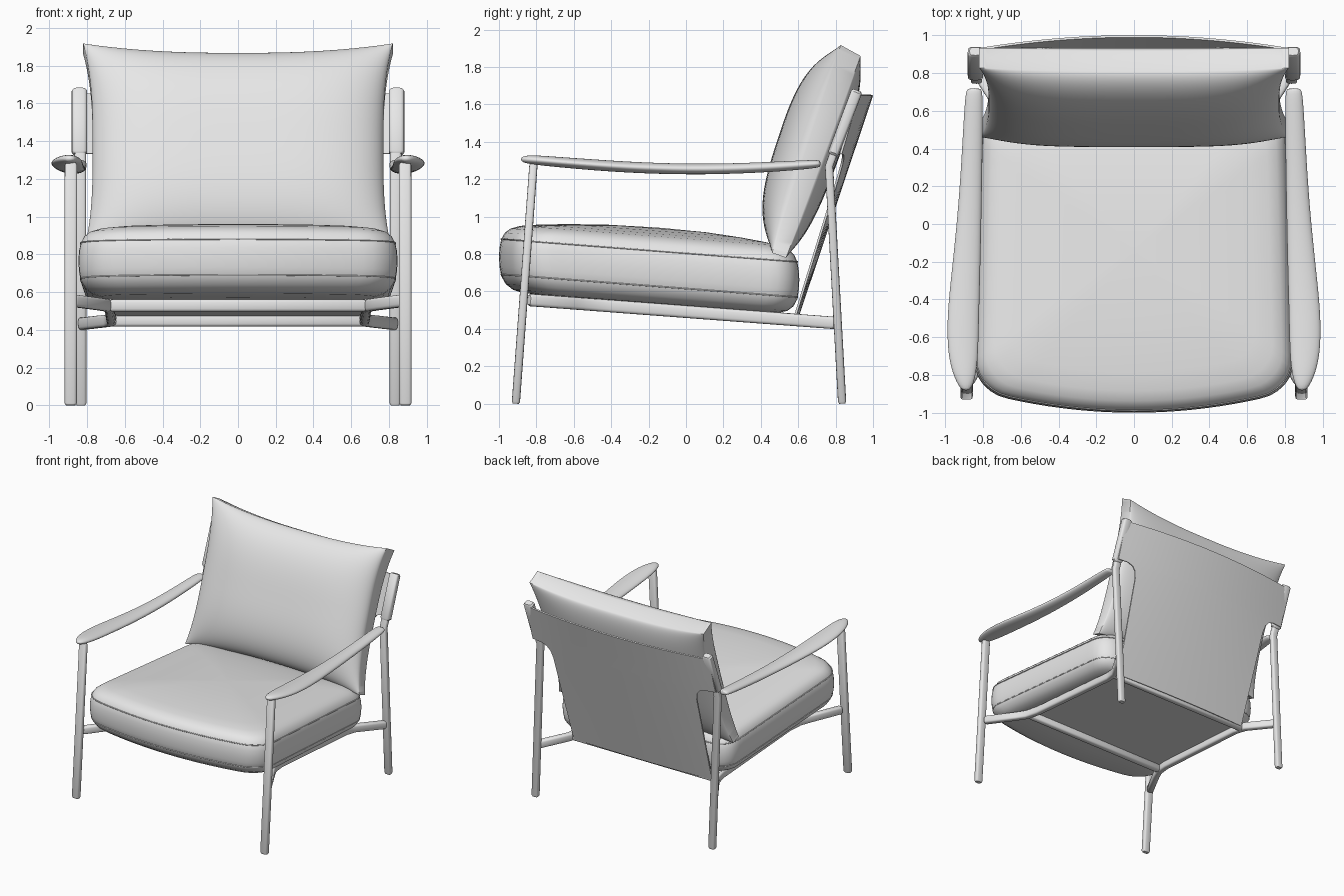
import bpy, bmesh, math
from mathutils import Vector

if "Cube" in bpy.data.objects:
    bpy.data.objects.remove(bpy.data.objects["Cube"])

GREY = bpy.data.materials.new("light_grey")
GREY.use_nodes = True
GREY.diffuse_color = (0.8, 0.8, 0.8, 1)
GREY.node_tree.nodes["Principled BSDF"].inputs["Base Color"].default_value = (0.8, 0.8, 0.8, 1)


def add_object(name, data):
    ob = bpy.data.objects.new(name, data)
    bpy.context.collection.objects.link(ob)
    data.materials.append(GREY)
    return ob


def make(name, verts, faces, angle=40, thickness=0):
    """Mesh object with clean normals and smooth shading; thickness makes it a sheet."""
    bm = bmesh.new()
    vs = [bm.verts.new(v) for v in verts]
    for f in faces:
        bm.faces.new([vs[i] for i in f])
    bmesh.ops.recalc_face_normals(bm, faces=bm.faces)
    mesh = bpy.data.meshes.new(name)
    bm.to_mesh(mesh)
    bm.free()
    ob = add_object(name, mesh)
    bpy.ops.object.select_all(action='DESELECT')
    ob.select_set(True)
    bpy.context.view_layer.objects.active = ob
    if thickness:
        mod = ob.modifiers.new("thickness", 'SOLIDIFY')
        mod.thickness, mod.offset = thickness, 0
        bpy.ops.object.modifier_apply(modifier=mod.name)
    bpy.ops.object.shade_smooth_by_angle(angle=math.radians(angle))
    return ob


def loft(name, rings, angle=40):
    """Skin closed rings of equal length and cap both ends."""
    n = len(rings[0])
    verts = [p for r in rings for p in r]
    faces = [(k * n + i, k * n + (i + 1) % n, (k + 1) * n + (i + 1) % n, (k + 1) * n + i)
             for k in range(len(rings) - 1) for i in range(n)]
    faces += [tuple(range(n)), tuple(range((len(rings) - 1) * n, len(rings) * n))]
    return make(name, verts, faces, angle)


def superellipse(a, b, power, n):
    pts = []
    for i in range(n):
        t = 2 * math.pi * i / n
        c, s = math.cos(t), math.sin(t)
        pts.append((a * math.copysign(abs(c) ** (2 / power), c),
                    b * math.copysign(abs(s) ** (2 / power), s)))
    return pts


def bar(name, path, a, b, side=None):
    """Rounded bar along a path; a is the half size across, b the other way."""
    path = [Vector(p) for p in path]
    # short tapered ends round off the bar tips
    for end, nxt in ((0, 1), (-1, -2)):
        inner = path[end] + (path[nxt] - path[end]).normalized() * 0.012
        path.insert(1 if end == 0 else len(path) - 1, inner)
    rings = []
    for i, p in enumerate(path):
        t = (path[min(i + 1, len(path) - 1)] - path[max(i - 1, 0)]).normalized()
        u = Vector(side) if side else t.cross(Vector((0, 0, 1))).normalized()
        v = t.cross(u).normalized()
        k = 0.75 if i in (0, len(path) - 1) else 1
        rings.append([p + u * x * k + v * y * k for x, y in superellipse(a, b, 3.5, 20)])
    return loft(name, rings)


def rail_z(y):
    return 0.555 - 0.075 * (y + 0.85)


# Frame: legs, posts, side rails and arms on both sides
X = (1, 0, 0)
for s, label in ((1, "left"), (-1, "right")):
    bar(f"{label}_front_leg", [(s * .887, -.91, 0), (s * .885, -.815, 1.285)], .033, .022, X)
    bar(f"{label}_back_leg", [(s * .832, .835, 0), (s * .835, .765, 1.27), (s * .84, .89, 1.62)],
        .03, .022, X)
    bar(f"{label}_sling_sleeve", [(s * .84, .785, 1.33), (s * .84, .915, 1.675)], .041, .03, X)
    plan = ((.875, -.84), (.74, -.6), (.70, -.52), (.68, -.4), (.67, .48), (.69, .58), (.83, .8))
    bar(f"{label}_side_rail", [(s * x, y, rail_z(y)) for x, y in plan], .027, .033)

    # y, centre x, half width, z, half thickness
    stations = ((.72, .847, .035, 1.283, .015), (.70, .847, .048, 1.282, .024),
                (.45, .855, .054, 1.264, .028), (.1, .868, .062, 1.251, .029),
                (-.25, .89, .077, 1.26, .03), (-.5, .907, .087, 1.277, .03),
                (-.7, .906, .082, 1.293, .028), (-.82, .896, .057, 1.304, .026),
                (-.885, .89, .022, 1.307, .016))
    arm = loft(f"{label}_arm", [[(s * (cx + px), y, z + pz)
               for px, pz in superellipse(w, t, 2, 16)] for y, cx, w, z, t in stations], 60)
    mod = arm.modifiers.new("smooth", 'SUBSURF')
    mod.levels = mod.render_levels = 2

for name, y in (("front_crossbar", -.5), ("back_crossbar", .55)):
    z = rail_z(y)
    bar(name, [(-.68, y, z), (.68, y, z)], .027, .033)


def sheet(name, rows):
    """Thin fabric from a grid of points."""
    n = len(rows[0])
    faces = [(r * n + i, r * n + i + 1, (r + 1) * n + i + 1, (r + 1) * n + i)
             for r in range(len(rows) - 1) for i in range(n - 1)]
    return make(name, [p for r in rows for p in r], faces, 35, .012)


# Fabric slings: flat seat, and a back that bows rearwards and widens over the posts
grid = [i / 12 - 1 for i in range(25)]
sheet("seat_sling", [[(.68 * u, y, rail_z(y) + .028) for u in grid] for y in (-.5, 0, .57)])
outline = ((.44, .65), (.75, .66), (1.05, .67), (1.22, .675), (1.28, .69), (1.315, .72),
           (1.332, .77), (1.335, .86), (1.45, .86), (1.65, .86))
rows = []
for z, half in outline:
    t = (z - .45) / 1.2
    bow = .025 + .05 * t
    rows.append([(half * u, .567 + .353 * t + bow * (1 - (half * u / .86) ** 2), z)
                 for u in grid])
sheet("back_sling", rows)


# Seat cushion: rounded plan with a bowed front, stacked by a side profile
def rounded_square(radius, n):
    pts = []
    for turn in range(4):
        for i in range(n):
            p = Vector((math.sin((i / n - .5) * math.pi), -1))
            q = Vector([max(radius - 1, min(1 - radius, c)) for c in p])
            if abs(p.x) > 1 - radius:
                p = q + (p - q).normalized() * radius
            c, s = ((1, 0), (0, 1), (-1, 0), (0, -1))[turn]
            pts.append((c * p.x - s * p.y, s * p.x + c * p.y))
    return pts


def cushion_ring(inset, h):
    k = 1 - inset / .82
    ring = []
    for px, py in rounded_square(.2, 28):
        bow = .12 * k * max(0, -py) * (1 - px * px)
        y = -.137 + .743 * k * py - bow
        x = px * k * (.83 - .02 * py)
        ring.append(Vector((x, y, .88 - .077 * (y + .98) + h)))
    return ring


profile = ((.8, -.285), (.3, -.285), (.12, -.28), (.07, -.266), (.035, -.24), (.012, -.2),
           (.003, -.15), (0, -.095), (.003, -.045), (.012, 0), (.03, .035), (.06, .06),
           (.11, .078), (.2, .092), (.35, .107), (.55, .12), (.8, .125))
loft("seat_cushion", [cushion_ring(d, h) for d, h in profile], 60)

# Piping on the two seams
for name, h in (("upper_piping", 0), ("lower_piping", -.19)):
    curve = bpy.data.curves.new(name, 'CURVE')
    curve.dimensions, curve.bevel_depth, curve.bevel_resolution = '3D', .004, 1
    ring = cushion_ring(.011, h)
    spline = curve.splines.new('POLY')
    spline.points.add(len(ring) - 1)
    spline.use_cyclic_u = True
    for point, co in zip(spline.points, ring):
        point.co = (*co, 1)
    add_object(name, curve)


# Back cushion: boxed pillow with pulled corners, leaning along the sling
N = 40
BASE = Vector((0, .50, .80))
UP = Vector((0, .33, .944))
OUT = Vector((0, -.944, .33))


def pillow_point(i, j, front):
    # points crowd towards the edges so the bulge stays round
    u = math.sin((i / N - .5) * math.pi)
    v = math.sin((j / N - .5) * math.pi)
    x = u * (.77 + .05 * abs(v) ** 3)
    height = .5775 + v * (.53 + .055 * abs(u) ** 2.5)
    puff = max(0, (1 - abs(u) ** 4) * (1 - abs(v) ** 3)) ** .6
    gusset = .05 + .01 * v
    if front:
        w = gusset + .162 * puff
    else:
        # the rear also slumps along the top
        w = -gusset - .08 * puff
        height -= .02 * max(0, v)
    return Vector((x, 0, 0)) + BASE + UP * height + OUT * w


M = N + 1
verts = [pillow_point(i, j, f) for f in (True, False) for j in range(M) for i in range(M)]
faces = [tuple(o + k for k in (j * M + i, j * M + i + 1, (j + 1) * M + i + 1, (j + 1) * M + i))
         for o in (0, M * M) for j in range(N) for i in range(N)]
border = ([i for i in range(N)] + [j * M + N for j in range(N)]
          + [N * M + i for i in range(N, 0, -1)] + [j * M for j in range(N, 0, -1)])
for a, b in zip(border, border[1:] + border[:1]):
    faces.append((a, b, b + M * M, a + M * M))
make("back_cushion", verts, faces, 35)
